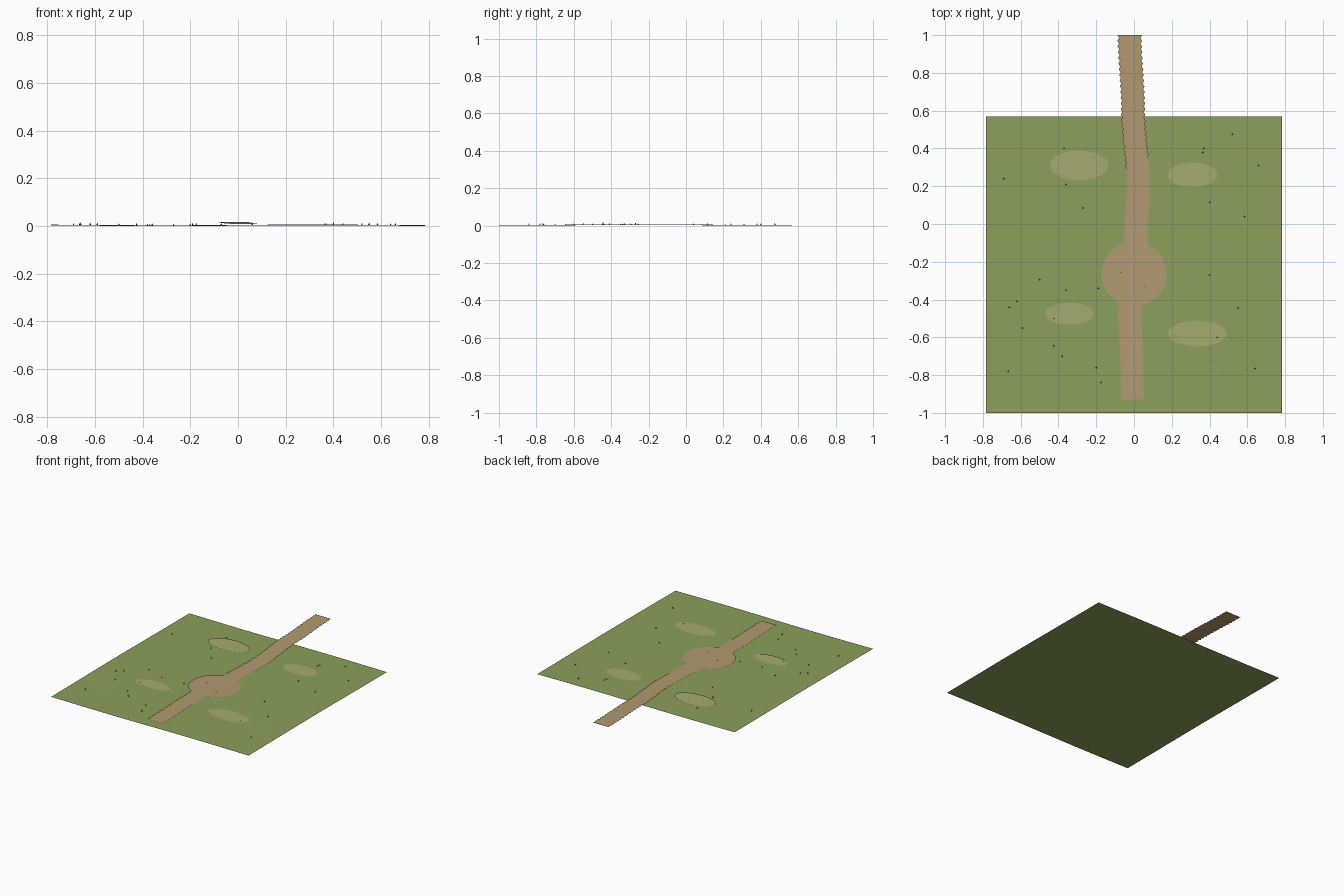
import bpy, bmesh, math, random

if "Cube" in bpy.data.objects:
    bpy.data.objects.remove(bpy.data.objects["Cube"])

random.seed(4)


def material(name, rgb):
    m = bpy.data.materials.new(name)
    m.diffuse_color = (*rgb, 1)
    m.use_nodes = True
    m.node_tree.nodes["Principled BSDF"].inputs["Base Color"].default_value = m.diffuse_color
    return m


GRASS = material("grass", (0.26, 0.35, 0.105))
DRY = material("dry_grass", (0.37, 0.41, 0.15))
DIRT = material("dirt", (0.44, 0.32, 0.16))
DARK = material("dark_blades", (0.05, 0.09, 0.03))


def finish(name, bm, mat):
    me = bpy.data.meshes.new(name)
    bm.to_mesh(me)
    bm.free()
    me.materials.append(mat)
    ob = bpy.data.objects.new(name, me)
    bpy.context.collection.objects.link(ob)
    return ob


def ground_z(x, y):
    return 0.003 + 0.0015 * math.sin(5 * x) + 0.0015 * math.cos(4 * y + 1)


# Gently rolling lawn sheet
bm = bmesh.new()
bmesh.ops.create_grid(bm, x_segments=24, y_segments=24, size=0.784)
for v in bm.verts:
    v.co.y -= 0.216
    v.co.z = ground_z(v.co.x, v.co.y)
finish("lawn", bm, GRASS)


# Flat discs: dry patches and the round clearing
def disc(name, x, y, z, rx, ry, mat):
    bm = bmesh.new()
    bmesh.ops.create_circle(bm, cap_ends=True, segments=40, radius=1)
    for v in bm.verts:
        v.co = (x + rx * v.co.x, y + ry * v.co.y, z)
    finish(name, bm, mat)


for i, (x, y, rx, ry) in enumerate([(-0.29, 0.31, 0.155, 0.079),
                                    (0.31, 0.26, 0.131, 0.065),
                                    (-0.34, -0.475, 0.13, 0.058),
                                    (0.335, -0.58, 0.156, 0.068)]):
    disc(f"dry_patch_{i + 1}", x, y, 0.0065, rx, ry, DRY)
disc("clearing", 0, -0.265, 0.0088, 0.172, 0.17, DIRT)

# Winding path: ribbon with ragged edges, rising slightly at the back
KEYS = [(-0.93, -0.008), (-0.45, -0.02), (-0.1, 0.01), (0.2, 0.024),
        (0.6, -0.005), (1.0, -0.023)]


def path_x(y):
    for (y0, x0), (y1, x1) in zip(KEYS, KEYS[1:]):
        if y <= y1 + 1e-6:
            t = (y - y0) / (y1 - y0)
            return x0 + (x1 - x0) * t * t * (3 - 2 * t)
    return KEYS[-1][1]


bm = bmesh.new()
STEPS = 128
previous = None
for i in range(STEPS + 1):
    y = -0.93 + 1.93 * i / STEPS
    half = 0.065 if i % 2 == 0 else 0.057
    z = 0.0078 + 0.010 * max(0, y) ** 1.3
    row = [bm.verts.new((path_x(y) + s * half, y, z)) for s in (-1, 1)]
    if previous:
        bm.faces.new((previous[0], previous[1], row[1], row[0]))
    previous = row
finish("path", bm, DIRT)

# Tiny dark grass blades
SPOTS = [(-0.69, 0.24), (-0.36, 0.21), (-0.37, 0.4), (-0.27, 0.085),
         (0.37, 0.4), (0.365, 0.38), (0.52, 0.475), (0.66, 0.31),
         (0.4, 0.115), (0.585, 0.04), (0.4, -0.27), (-0.19, -0.34),
         (-0.07, -0.255), (-0.5, -0.295), (-0.36, -0.35), (-0.66, -0.44),
         (-0.62, -0.41), (-0.59, -0.55), (-0.425, -0.5), (-0.425, -0.645),
         (-0.38, -0.7), (-0.665, -0.78), (-0.2, -0.76), (-0.175, -0.84),
         (0.55, -0.445), (0.44, -0.6), (0.64, -0.765), (0.06, -0.33)]
bm = bmesh.new()
for x, y in SPOTS:
    h = random.uniform(0.008, 0.012)
    made = bmesh.ops.create_cone(bm, cap_ends=True, segments=4,
                                 radius1=0.004, radius2=0, depth=h)
    for v in made["verts"]:
        v.co.x += x
        v.co.y += y
        v.co.z += ground_z(x, y) + h / 2
finish("grass_blades", bm, DARK)
